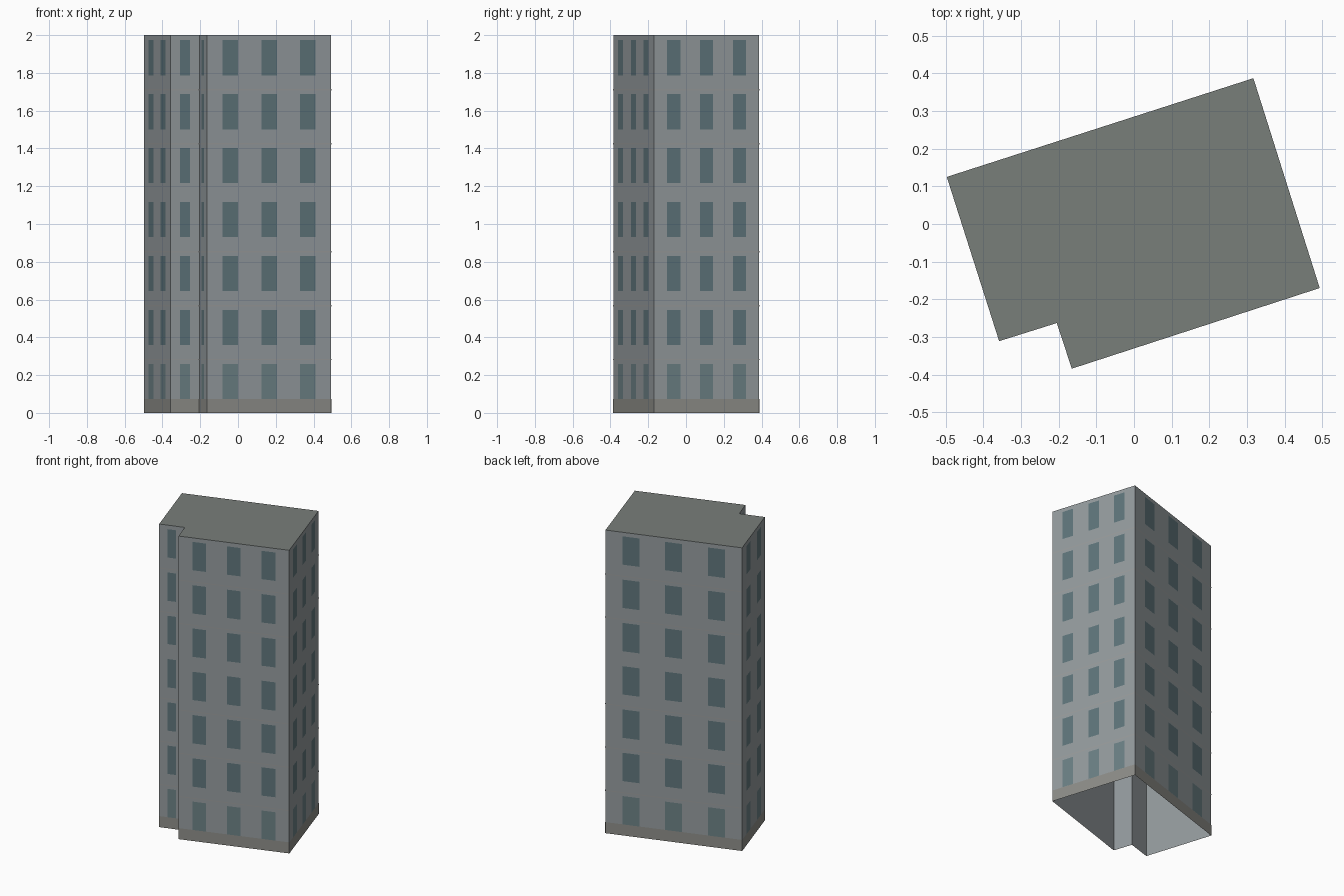
import bpy
import bmesh
from mathutils import Vector

if "Cube" in bpy.data.objects:
    bpy.data.objects.remove(bpy.data.objects["Cube"])

# Footprint corners, anticlockwise from the back left
FOOT = [(-0.497, 0.125), (-0.358, -0.311), (-0.205, -0.263),
        (-0.165, -0.384), (0.493, -0.170), (0.317, 0.387)]
WINDOWS = [2, 1, 1, 3, 3, 3]      # window columns on each wall
FLOORS, HEIGHT = 7, 2.0
STOREY = HEIGHT / FLOORS
OUT = 0.0015                      # how far the facings sit off the wall


def part(name, quads, color):
    """Make one object from a list of flat polygons."""
    bm = bmesh.new()
    for quad in quads:
        bm.faces.new([bm.verts.new(p) for p in quad])
    bmesh.ops.remove_doubles(bm, verts=bm.verts, dist=1e-5)
    mesh = bpy.data.meshes.new(name)
    bm.to_mesh(mesh)
    bm.free()
    mat = bpy.data.materials.new(name + "_color")
    mat.diffuse_color = (*color, 1)
    mat.use_nodes = True
    mat.node_tree.nodes["Principled BSDF"].inputs["Base Color"].default_value = mat.diffuse_color
    mesh.materials.append(mat)
    obj = bpy.data.objects.new(name, mesh)
    bpy.context.collection.objects.link(obj)


def panel(i, u0, u1, z0, z1, out=OUT):
    """Upright rectangle on wall i, between fractions u0 and u1 of its length."""
    a, b = Vector(FOOT[i]), Vector(FOOT[(i + 1) % len(FOOT)])
    d = b - a
    shift = Vector((d.y, -d.x)).normalized() * out
    p, q = a + d * u0 + shift, a + d * u1 + shift
    return [(p.x, p.y, z0), (q.x, q.y, z0), (q.x, q.y, z1), (p.x, p.y, z1)]


def window_row(floor):
    """All windows of one storey: margin = width, gap = 1.5 widths."""
    z = floor * STOREY + 0.073
    quads = []
    for i, n in enumerate(WINDOWS):
        w = 1 / (2.5 * n + 0.5)
        for k in range(n):
            u = w * (1 + 2.5 * k)
            quads.append(panel(i, u, u + w, z, z + 0.187, OUT * 1.3))
    return quads


walls = range(len(FOOT))

# Wall shell, open underneath, and flat roof
part("walls", [panel(i, 0, 1, 0, HEIGHT, 0) for i in walls], (0.30, 0.33, 0.345))
part("roof", [[(x, y, HEIGHT) for x, y in FOOT]], (0.19, 0.21, 0.195))

# Plinth and thin floor lines
part("plinth", [panel(i, 0, 1, 0, 0.073) for i in walls], (0.27, 0.27, 0.25))
part("floor_lines", [panel(i, 0, 1, k * STOREY - 0.007, k * STOREY)
                     for k in (1, 2, 3, 5, 6) for i in walls], (0.32, 0.33, 0.33))

# Windows, with a lighter ground floor
part("ground_windows", window_row(0), (0.15, 0.22, 0.235))
part("upper_windows", [q for f in range(1, FLOORS) for q in window_row(f)],
     (0.115, 0.18, 0.20))
